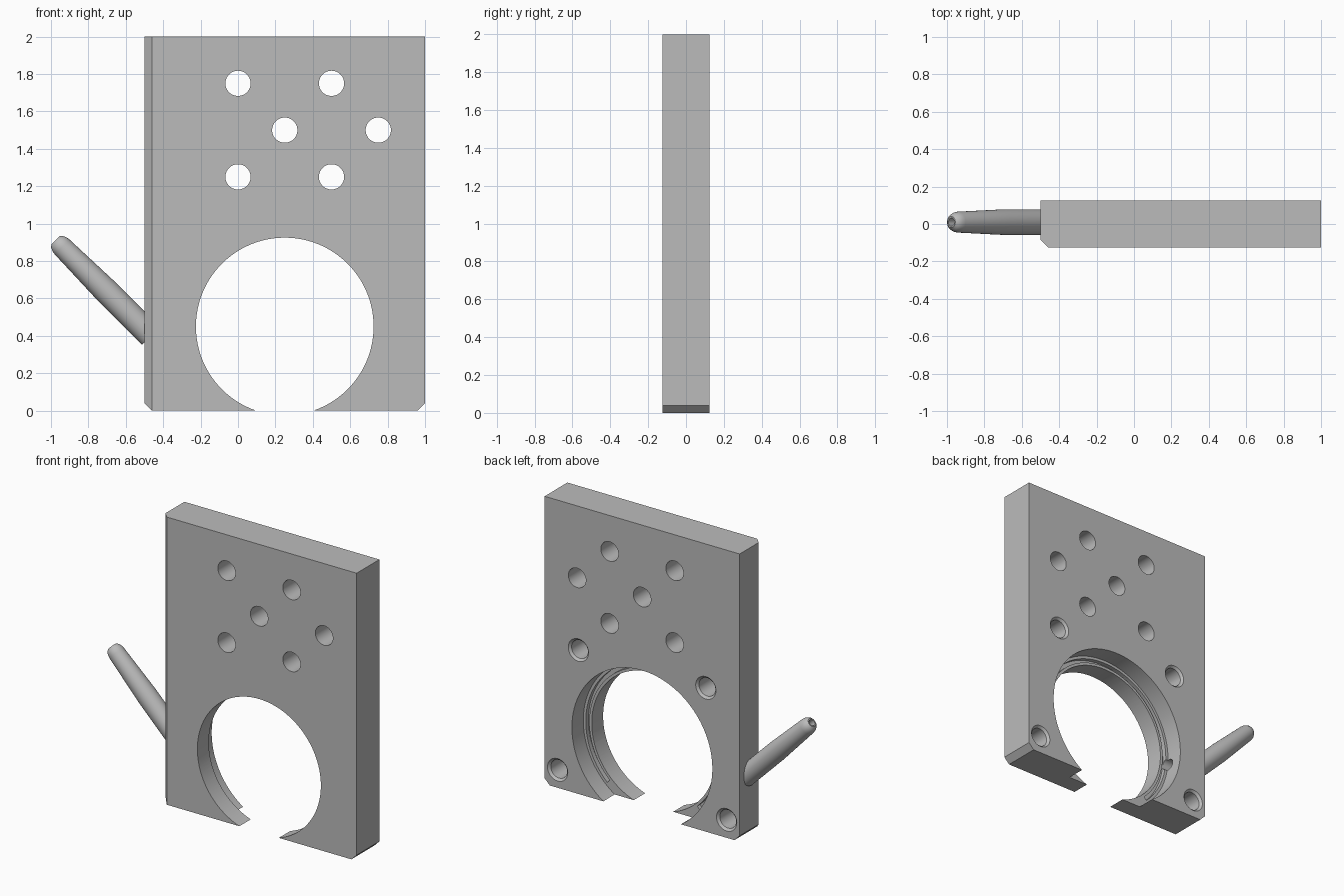
import bpy, bmesh, math
from mathutils import Matrix, Vector

cube = bpy.data.objects.get("Cube")
if cube:
    bpy.data.objects.remove(cube, do_unlink=True)

grey = bpy.data.materials.new("plain grey")
grey.use_nodes = True
colour = (0.5, 0.5, 0.5, 1)
grey.diffuse_color = colour
grey.node_tree.nodes["Principled BSDF"].inputs["Base Color"].default_value = colour


def finish(bm, name):
    bmesh.ops.recalc_face_normals(bm, faces=bm.faces)
    mesh = bpy.data.meshes.new(name)
    bm.to_mesh(mesh)
    bm.free()
    mesh.materials.append(grey)
    obj = bpy.data.objects.new(name, mesh)
    bpy.context.collection.objects.link(obj)
    return obj


def lathe(name, profile, origin, axis, steps=48, arc=2 * math.pi):
    """Turn a closed (radius, distance) profile about an axis."""
    bm = bmesh.new()
    verts = [bm.verts.new((r, 0, h)) for r, h in profile]
    n = len(verts)
    edges = [bm.edges.new((verts[i], verts[(i + 1) % n])) for i in range(n)]
    bmesh.ops.spin(bm, geom=verts + edges, cent=(0, 0, 0), axis=(0, 0, 1),
                   angle=arc, steps=steps)
    bmesh.ops.remove_doubles(bm, verts=bm.verts, dist=1e-5)
    bmesh.ops.dissolve_degenerate(bm, edges=bm.edges, dist=1e-6)
    bmesh.ops.holes_fill(bm, edges=[e for e in bm.edges if e.is_boundary])
    turn = Vector((0, 0, 1)).rotation_difference(Vector(axis)).to_matrix().to_4x4()
    bm.transform(Matrix.Translation(origin) @ turn)
    return finish(bm, name)


def drill(name, radius, start, axis, depth, steps=48):
    return lathe(name, [(0, 0), (radius, 0), (radius, depth), (0, depth)],
                 start, axis, steps)


def cut(target, cutter):
    mod = target.modifiers.new("cut", 'BOOLEAN')
    mod.operation = 'DIFFERENCE'
    mod.solver = 'EXACT'
    mod.object = cutter
    bpy.context.view_layer.objects.active = target
    bpy.ops.object.modifier_apply(modifier=mod.name)
    bpy.data.objects.remove(cutter, do_unlink=True)


# Plate with chamfered bottom corners and a chamfered front right edge
T, C = 0.125, 0.04
bm = bmesh.new()
bmesh.ops.create_cube(bm, size=1, matrix=Matrix.Translation((0.25, 0, 1))
                      @ Matrix.Diagonal((1.5, 2 * T, 2, 1)))
bottom = [e for e in bm.edges if all(v.co.z < 0.01 for v in e.verts)
          and abs(e.verts[0].co.x - e.verts[1].co.x) < 0.01]
bmesh.ops.bevel(bm, geom=bottom, offset=C, segments=1, affect='EDGES')
side = [e for e in bm.edges if all(v.co.x < -0.49 and v.co.y < 0 for v in e.verts)]
bmesh.ops.bevel(bm, geom=side, offset=C, segments=1, affect='EDGES')
plate = finish(bm, "plate")

# Large bore, wider recess from the back
CX, CZ = 0.25, 0.45
cut(plate, drill("bore_cutter", 0.475, (CX, -0.2, CZ), (0, 1, 0), 0.4, 128))
cut(plate, drill("recess_cutter", 0.54, (CX, 0, CZ), (0, 1, 0), 0.2, 128))

# Arc-shaped groove in the recess ledge
arc = math.radians(274)
groove = lathe("groove_cutter", [(0.494, -0.03), (0.521, -0.03), (0.521, 0.03), (0.494, 0.03)],
               (0, 0, 0), (0, 0, 1), 96, arc)
groove.data.transform(Matrix.Translation((CX, 0, CZ)) @ Matrix.Rotation(math.pi / 2, 4, 'X')
                      @ Matrix.Rotation(math.radians(-47), 4, 'Z'))
cut(plate, groove)

# Through holes in a staggered pattern
for x, z in [(0, 1.75), (0.5, 1.75), (0.25, 1.5), (0.75, 1.5), (0, 1.25), (0.5, 1.25)]:
    cut(plate, drill("hole_cutter", 0.0675, (x, -0.2, z), (0, 1, 0), 0.4))

# Countersunk blind holes in the back
for spread, z in [(0.49, 1.0), (0.65, 0.125)]:
    for s in (-1, 1):
        cut(plate, lathe("blind_cutter", [(0, 0), (0.063, 0), (0.063, 0.155), (0.078, 0.17),
                                          (0.078, 0.2), (0, 0.2)],
                         (CX + s * spread, -0.045, z), (0, 1, 0)))

# Small port from the recess wall towards the tube
cut(plate, drill("port_cutter", 0.04, (-0.43, 0.01, 0.4), (1, 0, 0), 0.18))

# Angled tapered tube with a hollow rounded tip
tube = lathe("tube", [(0, 0), (0.068, 0), (0.068, 0.34), (0.056, 0.67), (0.053, 0.69),
                      (0.044, 0.71), (0.03, 0.722), (0.022, 0.722), (0.022, 0.45), (0, 0.45)],
             (-0.466, 0.01, 0.401), (-1, 0, 1), 48)

for obj in (plate, tube):
    bpy.ops.object.select_all(action='DESELECT')
    obj.select_set(True)
    bpy.context.view_layer.objects.active = obj
    bpy.ops.object.shade_smooth_by_angle(angle=math.radians(30))
